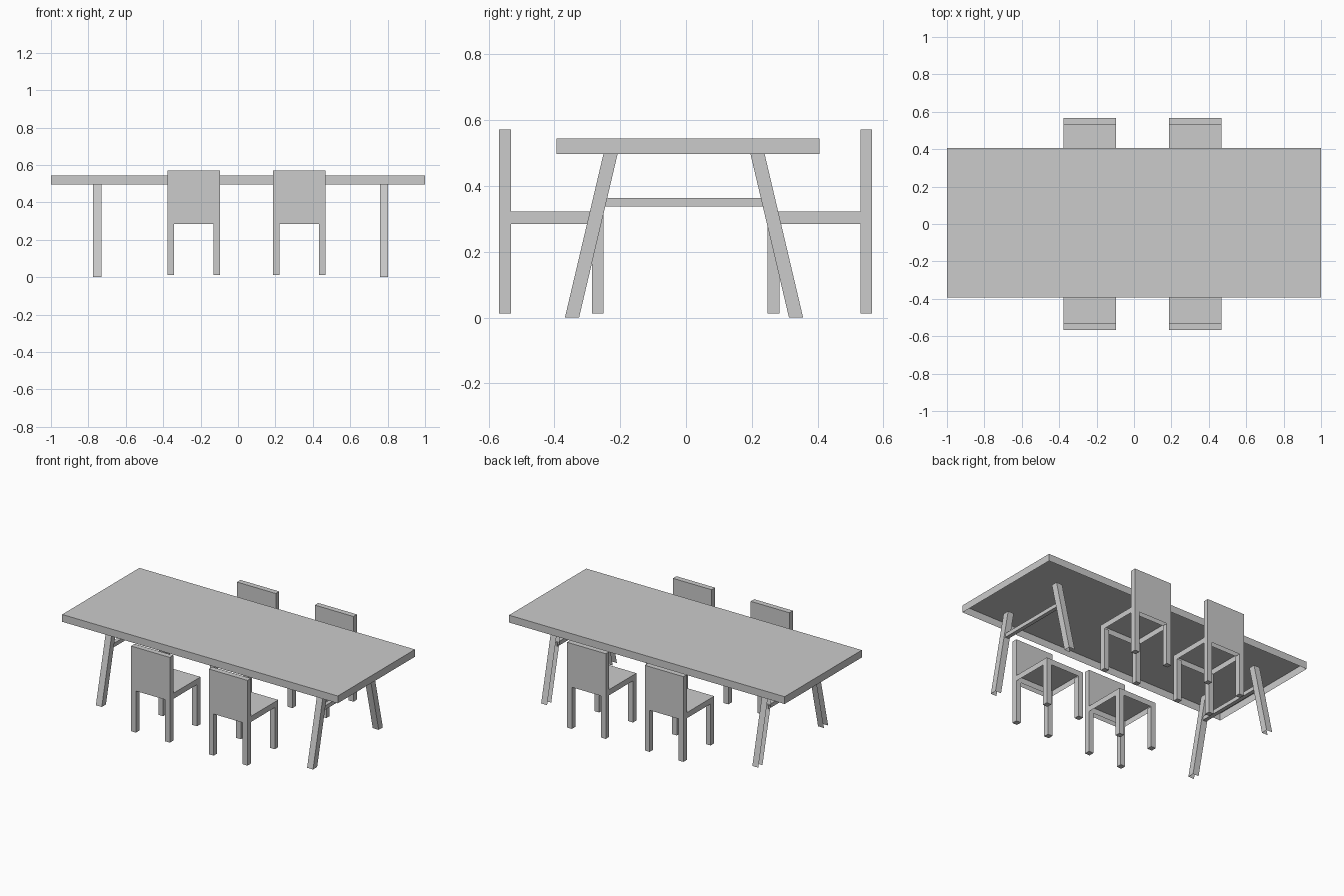
import bpy, bmesh

if "Cube" in bpy.data.objects:
    bpy.data.objects.remove(bpy.data.objects["Cube"])


def prism(name, x0, x1, profile, skip=()):
    """Extrude a (y, z) profile along x; faces pointing along a skipped axis are left open."""
    bm = bmesh.new()
    face = bm.faces.new([bm.verts.new((x0, y, z)) for y, z in profile])
    ext = bmesh.ops.extrude_face_region(bm, geom=[face], use_keep_orig=True)
    moved = [v for v in ext["geom"] if isinstance(v, bmesh.types.BMVert)]
    bmesh.ops.translate(bm, verts=moved, vec=(x1 - x0, 0, 0))
    bmesh.ops.recalc_face_normals(bm, faces=bm.faces)
    bm.normal_update()
    open_faces = [f for f in bm.faces
                  if ("down" in skip and f.normal.z < -0.9)
                  or ("up" in skip and f.normal.z > 0.9)
                  or ("left" in skip and f.normal.x < -0.9)]
    bmesh.ops.delete(bm, geom=open_faces, context="FACES")
    mesh = bpy.data.meshes.new(name)
    bm.to_mesh(mesh)
    bm.free()
    obj = bpy.data.objects.new(name, mesh)
    bpy.context.collection.objects.link(obj)
    return obj


def box(name, x, y, z, skip=()):
    return prism(name, x[0], x[1],
                 [(y[0], z[0]), (y[1], z[0]), (y[1], z[1]), (y[0], z[1])], skip)


# Table top: a shell open underneath
box("table_top", (-1, 1), (-0.394, 0.406), (0.497, 0.545), ("down",))

# Splayed table legs and the crossbar at each end
for end, x0, x1 in (("left", -0.774, -0.731), ("right", 0.759, 0.802)):
    for side, s in (("front", -1), ("back", 1)):
        cy = -0.006
        profile = [(cy + s * y, z) for y, z in
                   ((0.362, 0), (0.319, 0), (0.202, 0.497), (0.245, 0.497))]
        prism(f"table_{side}_{end}_leg", x0, x1, profile, ("down", "up", "left"))
    xm = (x0 + x1) / 2
    box(f"table_{end}_crossbar", (xm - 0.013, xm + 0.013), (-0.25, 0.24), (0.337, 0.363))


# Chairs: seat, backrest and four legs; s is the side of the table
def chair(label, x0, s):
    x1, w = x0 + 0.281, 0.035
    cy = -0.001

    def span(a, b):
        return tuple(sorted((cy + s * a, cy + s * b)))

    box(f"{label}_seat", (x0, x1), span(0.249, 0.531), (0.285, 0.322), ("down",))
    box(f"{label}_backrest", (x0, x1), span(0.531, 0.567), (0.285, 0.571), ("down",))
    for row, a in (("inner", 0.249), ("outer", 0.531)):
        for side, lx in (("left", x0), ("right", x1 - w)):
            box(f"{label}_{row}_{side}_leg", (lx, lx + w), span(a, a + 0.036),
                (0.012, 0.285), ("up",))


for side, s in (("front", -1), ("back", 1)):
    chair(f"{side}_left_chair", -0.378, s)
    chair(f"{side}_right_chair", 0.186, s)
